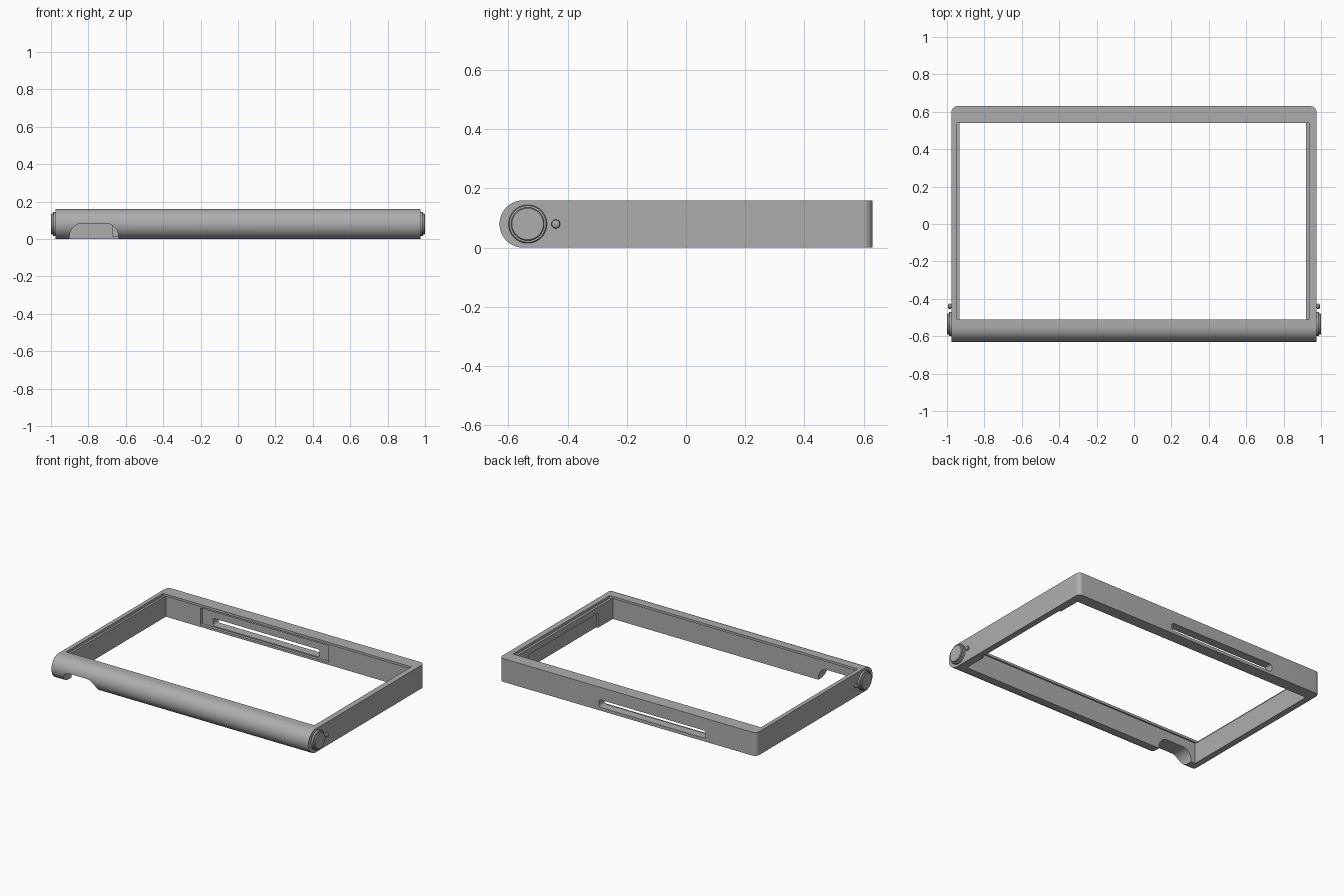
import bpy
import bmesh
from math import sin, cos, pi, radians
from mathutils import Matrix

cube = bpy.data.objects.get("Cube")
if cube:
    bpy.data.objects.remove(cube, do_unlink=True)

grey = bpy.data.materials.new("plain grey")
grey.use_nodes = True
GREY = (0.42, 0.42, 0.42, 1)
grey.diffuse_color = GREY
grey.node_tree.nodes["Principled BSDF"].inputs["Base Color"].default_value = GREY


def make(name, bm):
    bmesh.ops.recalc_face_normals(bm, faces=bm.faces)
    mesh = bpy.data.meshes.new(name)
    bm.to_mesh(mesh)
    bm.free()
    mesh.materials.append(grey)
    obj = bpy.data.objects.new(name, mesh)
    bpy.context.collection.objects.link(obj)
    return obj


def prism(points, offset):
    """Extrude a closed loop of 3D points along an offset."""
    bm = bmesh.new()
    face = bm.faces.new([bm.verts.new(p) for p in points])
    ext = bmesh.ops.extrude_face_region(bm, geom=[face])
    moved = [v for v in ext["geom"] if isinstance(v, bmesh.types.BMVert)]
    bmesh.ops.translate(bm, verts=moved, vec=offset)
    return bm


def box(x0, x1, y0, y1, z0, z1):
    pts = [(x0, y0, z0), (x1, y0, z0), (x1, y1, z0), (x0, y1, z0)]
    return prism(pts, (0, 0, z1 - z0))


def arc(cx, cy, r, start, end, steps):
    for i in range(steps + 1):
        a = radians(start + (end - start) * i / steps)
        yield cx + r * cos(a), cy + r * sin(a)


def activate(obj):
    bpy.ops.object.select_all(action="DESELECT")
    obj.select_set(True)
    bpy.context.view_layer.objects.active = obj


def cut(obj, bm):
    cutter = make("cutter", bm)
    cutter.hide_render = True
    mod = obj.modifiers.new("cut", "BOOLEAN")
    mod.operation = "DIFFERENCE"
    mod.solver = "EXACT"
    mod.object = cutter
    activate(obj)
    bpy.ops.object.modifier_apply(modifier=mod.name)
    bpy.data.objects.remove(cutter, do_unlink=True)


def smooth(obj):
    activate(obj)
    bpy.ops.object.shade_smooth_by_angle(angle=radians(30))


# Frame block: round front bar, softened rear corners
W, BACK, H = 0.975, 0.63, 0.16
side = list(arc(-0.55, H / 2, H / 2, 90, 270, 32)) + [(BACK, 0), (BACK, H)]
bm = prism([(-W, y, z) for y, z in side], (2 * W, 0, 0))
corners = [e for e in bm.edges if all(v.co.y > BACK - 0.01 for v in e.verts)
           and abs(e.verts[0].co.z - e.verts[1].co.z) > 0.1]
bmesh.ops.bevel(bm, geom=corners, offset=0.03, segments=8, profile=0.5, affect="EDGES")
frame = make("frame", bm)

# Opening with a shallow step below its top rim
cut(frame, box(-0.947, 0.936, -0.51, 0.54, 0.142, 0.2))
cut(frame, box(-0.933, 0.92, -0.52, 0.55, -0.05, 0.144))

# Recess in the left rail, recess and through slot in the rear rail
cut(frame, box(0.9, 0.933, -0.36, 0.39, -0.05, 0.1))
cut(frame, box(-0.67, 0.3, 0.5, 0.57, 0.015, 0.13))
slot = box(-0.59, 0.22, 0.5, 0.7, 0.022, 0.074)
ends = [e for e in slot.edges if abs(e.verts[0].co.y - e.verts[1].co.y) > 0.1]
bmesh.ops.bevel(slot, geom=ends, offset=0.015, segments=5, profile=0.5, affect="EDGES")
cut(frame, slot)

# Rounded notch under the front bar
notch = [(-0.9, -0.05), (-0.64, -0.05)]
notch += list(arc(-0.71, 0.014, 0.07, 0, 90, 12))
notch += list(arc(-0.83, 0.014, 0.07, 90, 180, 12))
cut(frame, prism([(x, -0.7, z) for x, z in notch], (0, 0.25, 0)))
smooth(frame)


def turned(name, profile, sign, y):
    """Solid of revolution around the x axis; profile holds (x, radius)."""
    bm = bmesh.new()
    n = 40
    rings = [[bm.verts.new((sign * x, y + r * cos(2 * pi * i / n), H / 2 + r * sin(2 * pi * i / n)))
              for i in range(n)] for x, r in profile]
    for a, b in zip(rings, rings[1:]):
        for i in range(n):
            j = (i + 1) % n
            bm.faces.new((a[i], a[j], b[j], b[i]))
    bm.faces.new(rings[0])
    bm.faces.new(rings[-1])
    smooth(make(name, bm))


# Pivot caps and small round pins on both ends
cap = [(0.965, 0.065), (0.986, 0.065), (0.99, 0.062), (0.99, 0.056), (0.997, 0.056), (1.0, 0.053)]
pin = [(0.965, 0.009), (0.979, 0.009), (0.979, 0.013), (0.985, 0.015), (0.991, 0.013), (0.995, 0.006)]
for label, sign in (("left", 1), ("right", -1)):
    turned(label + "_pivot_cap", cap, sign, -0.535)
    turned(label + "_pin", pin, sign, -0.44)
